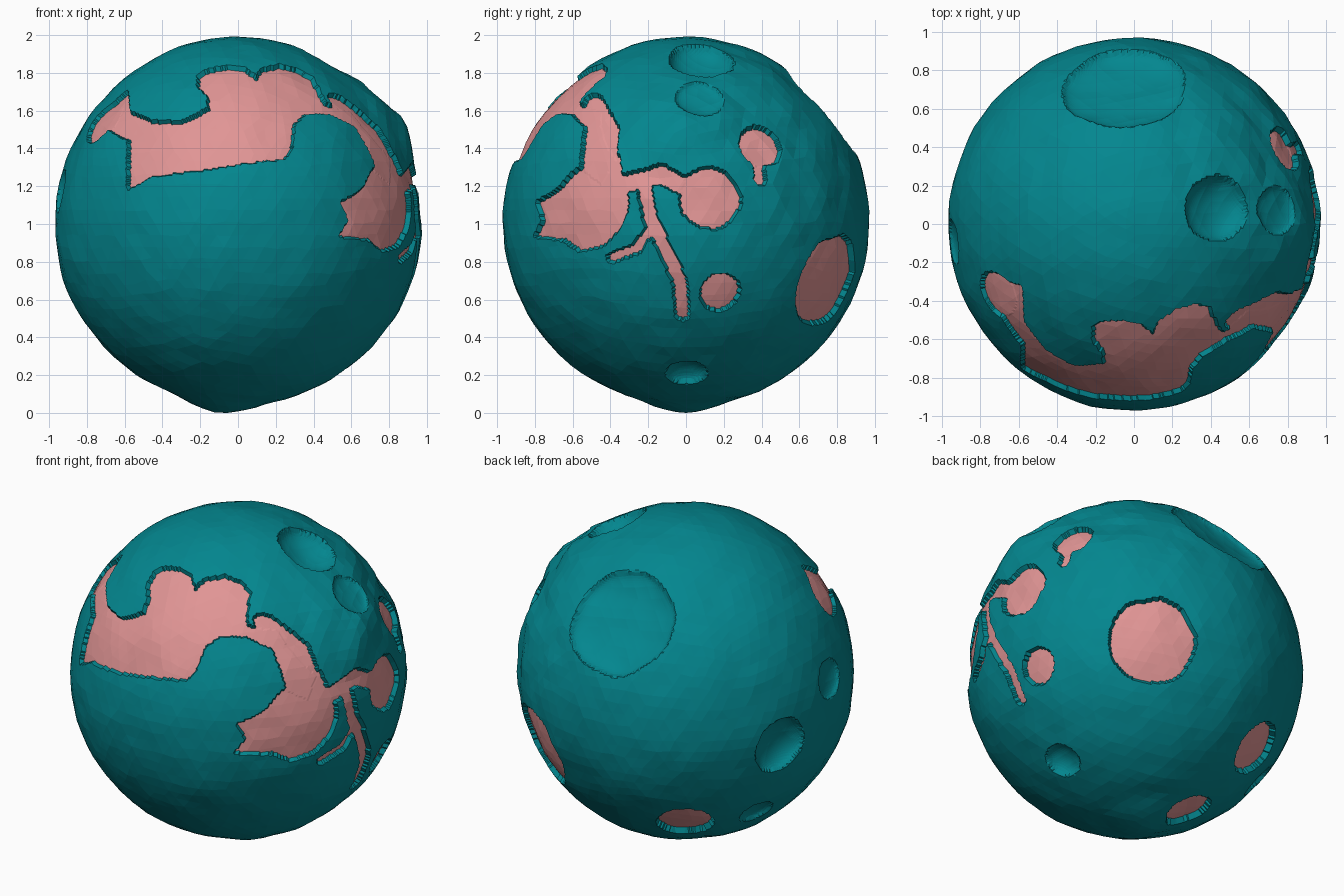
import bpy, bmesh
from mathutils import Vector, noise

if "Cube" in bpy.data.objects:
    bpy.data.objects.remove(bpy.data.objects["Cube"], do_unlink=True)


def make_material(name, colour):
    mat = bpy.data.materials.new(name)
    mat.use_nodes = True
    mat.diffuse_color = (*colour, 1)
    mat.node_tree.nodes["Principled BSDF"].inputs["Base Color"].default_value = (*colour, 1)
    return mat


teal = make_material("teal rock", (0.001, 0.24, 0.275))
pink = make_material("pink sea", (0.75, 0.30, 0.30))

# The globe's centre sits a little above the middle, as a nub hangs below it
LIFT = .015

# Round features: place relative to mid height, radius, depth
craters = [
    ((-.05, .72, .61), .33, .10),
    ((.42, .08, .86), .18, .10),
    ((.70, .07, .64), .13, .04),
    ((-.89, .33, -.09), .17, .09),
    ((-.93, -.09, .18), .12, .04),
    ((-.70, .29, -.59), .11, .05),
    ((.55, 0, -.80), .11, .07),
]
ponds = [
    ((.78, .39, .42), .12, .03),
    ((.93, .13, .14), .17, .027),
    ((.86, .18, -.35), .112, .03),
    ((.50, .76, -.30), .265, .03),
    ((-.41, .59, -.60), .17, .035),
    ((-.25, .18, -.89), .14, .035),
    ((-.70, -.36, .54), .13, .022),
]
# Hills: place, width, height
hills = [
    ((.05, 0, 1), .8, .016),
    ((-.1, 0, -1), .28, .048),
    ((.86, 0, .57), .35, .07),
    ((.55, .40, .75), .35, .02),
]

# Sea outlines: the front one in (x, z), the side one in (y, z)
front_sea = [
    (-.79, .46), (-.72, .60), (-.58, .71), (-.57, .60), (-.45, .55), (-.30, .55),
    (-.16, .62), (-.16, .68), (-.21, .73), (-.21, .79), (-.15, .82), (-.05, .835),
    (.04, .82), (.10, .78), (.12, .82), (.22, .84), (.32, .82), (.39, .78),
    (.42, .72), (.46, .64), (.60, .61), (.73, .46), (.82, .35), (.82, .22), (.73, .30),
    (.69, .40), (.62, .52), (.48, .59), (.36, .59), (.30, .54), (.28, .39), (.24, .35),
    (.05, .33), (-.20, .29), (-.45, .26), (-.58, .19), (-.58, .45), (-.68, .50)]
side_sea = [
    (-.80, -.06), (-.76, .03), (-.79, .12), (-.68, .19), (-.60, .28), (-.47, .36),
    (-.35, .37), (-.33, .22), (-.30, .13), (-.32, .04), (-.37, -.04), (-.44, -.11),
    (-.56, -.14), (-.65, -.08)]
# Channels in (y, z) with a half width
channels = [
    ([(-.42, .36), (-.41, .50), (-.48, .63)], .055),
    ([(-.38, .20), (-.25, .24), (-.13, .27), (.0, .20)], .048),
    ([(-.22, .20), (-.19, .04), (-.10, -.15), (-.03, -.30), (-.02, -.46)], .038),
    ([(-.19, -.02), (-.26, -.12), (-.39, -.17)], .026),
    ([(.38, .35), (.39, .24)], .028),
]


def inside(poly, x, y):
    hit = False
    for (ax, ay), (bx, by) in zip(poly, poly[1:] + poly[:1]):
        if (ay > y) != (by > y) and x < (bx - ax) * (y - ay) / (by - ay) + ax:
            hit = not hit
    return hit


def near_path(path, width, x, y):
    p = Vector((x, y))
    for a, b in zip(path, path[1:]):
        a, b = Vector(a), Vector(b)
        t = max(0, min(1, (p - a).dot(b - a) / (b - a).length_squared))
        if (p - a.lerp(b, t)).length < width:
            return True
    return False


def directions(features):
    return [((Vector(d) - Vector((0, 0, LIFT))).normalized(), r, h) for d, r, h in features]


craters, ponds, hills = directions(craters), directions(ponds), directions(hills)
nub = hills[1][0]


def sea_depth(n):
    """Depth of the pink sea floor in direction n, or 0 on land."""
    x, y, z = n * 0.96 + Vector((0, 0, LIFT))
    for d, r, h in ponds:
        if (n - d).length < r * (1 + .08 * noise.noise(n * 9)):
            return h
    if y < 0 and z > .15 and inside(front_sea, x, z):
        return .024
    if x > .2 and (inside(side_sea, y, z) or any(near_path(p, w, y, z) for p, w in channels)):
        return .026
    return 0


# Faceted globe with broad unevenness, roughest on the upper side
bm = bmesh.new()
bmesh.ops.create_icosphere(bm, subdivisions=5, radius=1)
rough_centre = Vector((.75, .40, .50)).normalized()
for v in bm.verts:
    n = v.co.normalized()
    n = (n + .016 * noise.noise_vector(n * 14)).normalized()
    rough = .008 + .014 * max(0, 1 - (n - rough_centre).length / .9)
    bumps = .007 * noise.noise(n * 2.5) + rough * noise.noise(n * 7)
    radius = .969 + bumps * min(1, (n - nub).length * 3)
    for d, w, h in hills:
        radius += h * max(0, 1 - (n - d).length / w)
    v.co = n * radius

# Finer cuts keep the facets flat while the shores and craters stay crisp
bmesh.ops.subdivide_edges(bm, edges=bm.edges[:], cuts=5, use_grid_fill=True)
bmesh.ops.triangulate(bm, faces=[f for f in bm.faces if len(f.verts) > 3])

sea = set()
for v in bm.verts:
    n = v.co.normalized()
    drop = sea_depth(n)
    if drop:
        sea.add(v)
    else:
        for d, r, h in craters:
            t = (n - d).length / (r * (1 + .10 * noise.noise(n * 5)))
            if t < 1:
                drop = max(drop, h * (1 - t * t) ** .5)
    v.co -= n * drop

for f in bm.faces:
    f.smooth = False
    f.material_index = int(all(v in sea for v in f.verts))

# Rest the globe on the ground
low = min(v.co.z for v in bm.verts)
bmesh.ops.translate(bm, verts=bm.verts[:], vec=(0, 0, -low))

mesh = bpy.data.meshes.new("planet_globe")
bm.to_mesh(mesh)
bm.free()
mesh.materials.append(teal)
mesh.materials.append(pink)
globe = bpy.data.objects.new("planet_globe", mesh)
bpy.context.collection.objects.link(globe)
